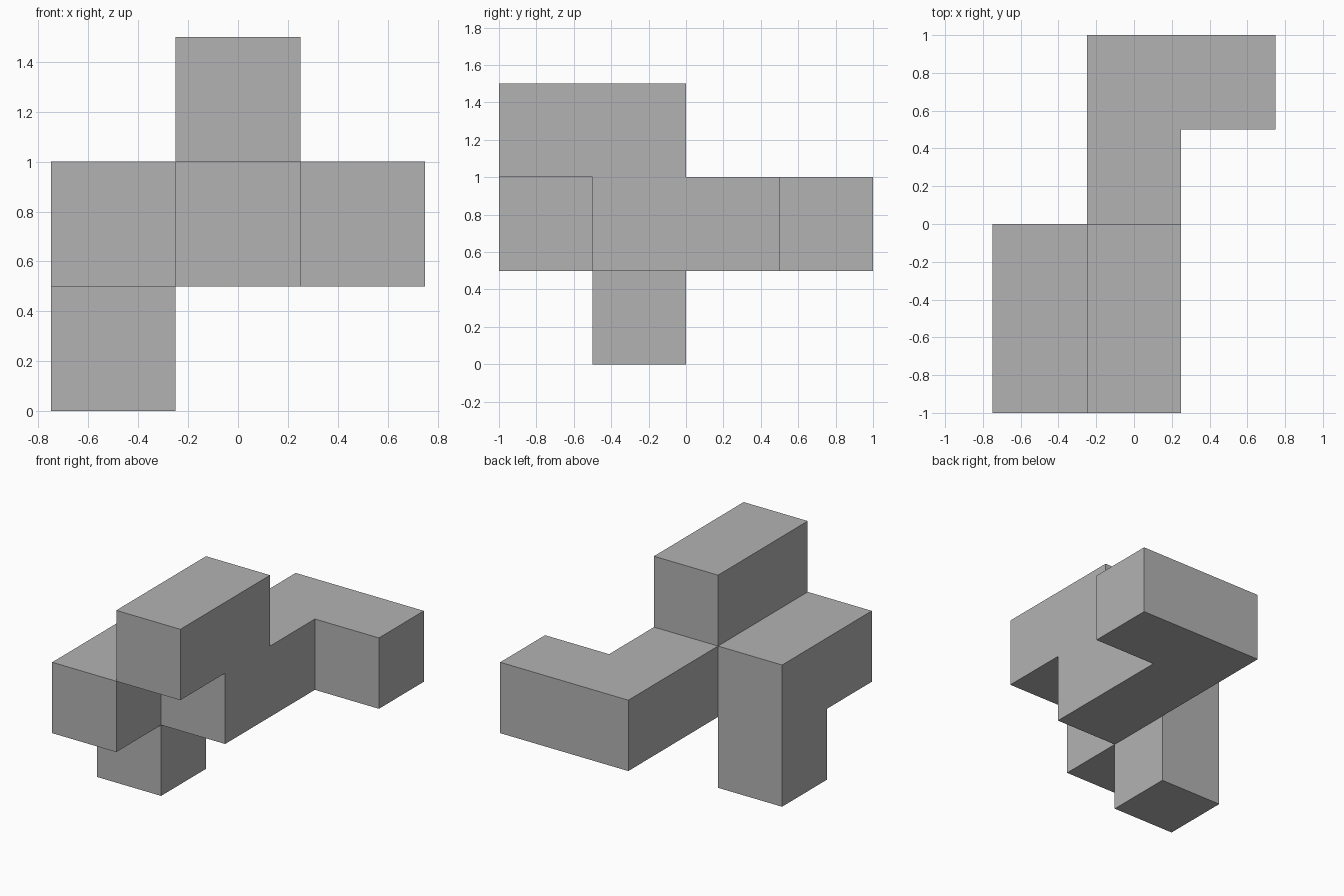
import bpy
import bmesh
import math
from mathutils import Vector
from itertools import product

if "Cube" in bpy.data.objects:
    bpy.data.objects.remove(bpy.data.objects["Cube"], do_unlink=True)

UNIT = 0.5
ORIGIN = Vector((-0.75, -1.0, 0.0))

# Single flat colour
grey = bpy.data.materials.new("light_grey")
grey.use_nodes = True
grey.diffuse_color = (0.45, 0.45, 0.45, 1)
grey.node_tree.nodes["Principled BSDF"].inputs["Base Color"].default_value = grey.diffuse_color

# Bars of the puzzle block: first cell and size, in cubes along x, y, z
BARS = {
    "top_bar": ((1, 0, 2), (1, 2, 1)),
    "long_bar": ((1, 1, 1), (1, 3, 1)),
    "back_arm": ((2, 3, 1), (1, 1, 1)),
    "side_bar": ((0, 0, 1), (1, 2, 1)),
    "leg": ((0, 1, 0), (1, 1, 1)),
}


def bar_cells(start, size):
    return {tuple(s + o for s, o in zip(start, off))
            for off in product(*(range(n) for n in size))}


cells = set().union(*(bar_cells(*bar) for bar in BARS.values()))

# Joined outer skin: one square for each cube side that touches no other cube
bm = bmesh.new()
corners = {}


def corner(point):
    key = tuple(round(c) for c in point)
    if key not in corners:
        corners[key] = bm.verts.new(ORIGIN + Vector(key) * UNIT)
    return corners[key]


for cell in sorted(cells):
    for axis, side in product(range(3), (-1, 1)):
        normal = Vector((0, 0, 0))
        normal[axis] = side
        if tuple(round(c) for c in Vector(cell) + normal) in cells:
            continue
        u = Vector((0, 0, 0))
        u[(axis + 1) % 3] = 1
        v = normal.cross(u)
        middle = Vector(cell) + (Vector((1, 1, 1)) + normal) / 2
        ring = [middle + (a * u + b * v) / 2
                for a, b in ((-1, -1), (1, -1), (1, 1), (-1, 1))]
        bm.faces.new([corner(p) for p in ring])

# Merge the squares into clean flat faces
bmesh.ops.dissolve_limit(bm, angle_limit=math.radians(1),
                         verts=bm.verts[:], edges=bm.edges[:])

mesh = bpy.data.meshes.new("puzzle_block")
bm.to_mesh(mesh)
bm.free()
mesh.materials.append(grey)
block = bpy.data.objects.new("puzzle_block", mesh)
bpy.context.collection.objects.link(block)
